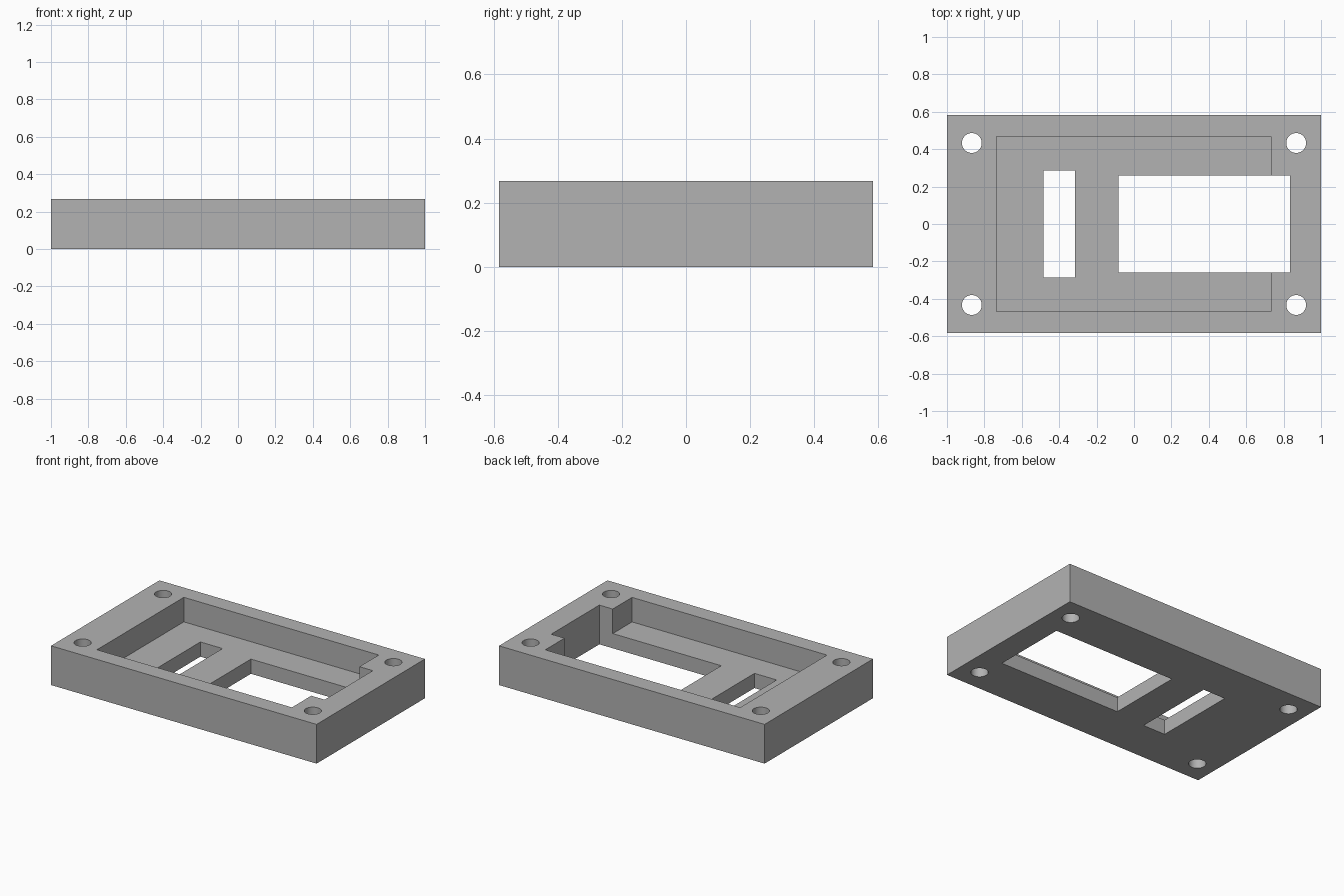
import bpy
import math

default_cube = bpy.data.objects.get("Cube")
if default_cube:
    bpy.data.objects.remove(default_cube, do_unlink=True)

HEIGHT = 0.267
FLOOR = 0.1
ABOVE, BELOW = HEIGHT + 0.1, -0.1


def box(name, x0, x1, half_y, z0, z1):
    """Axis-aligned box, symmetric in y."""
    bpy.ops.mesh.primitive_cube_add(size=1, location=((x0 + x1) / 2, 0, (z0 + z1) / 2))
    obj = bpy.context.object
    obj.name = name
    obj.scale = (x1 - x0, 2 * half_y, z1 - z0)
    bpy.ops.object.transform_apply(location=True, rotation=False, scale=True)
    return obj


# Solid outer block
frame = box("bezel_frame", -1, 1, 0.583, 0, HEIGHT)

# Recess, slot and window openings
cutters = [
    box("recess_cutter", -0.735, 0.733, 0.467, FLOOR, ABOVE),
    box("slot_cutter", -0.483, -0.316, 0.285, BELOW, ABOVE),
    box("window_cutter", -0.084, 0.834, 0.259, BELOW, ABOVE),
]

# Screw holes in the four corners
for x in (-0.867, 0.867):
    for y in (-0.433, 0.433):
        bpy.ops.mesh.primitive_cylinder_add(
            vertices=48, radius=0.053, depth=ABOVE - BELOW,
            location=(x, y, (ABOVE + BELOW) / 2))
        bpy.context.object.name = "screw_hole_cutter"
        cutters.append(bpy.context.object)

# Cut every opening, then discard the cutters
bpy.ops.object.select_all(action="DESELECT")
frame.select_set(True)
bpy.context.view_layer.objects.active = frame
for cutter in cutters:
    cutter.hide_render = True
    mod = frame.modifiers.new(cutter.name, "BOOLEAN")
    mod.operation = "DIFFERENCE"
    mod.solver = "EXACT"
    mod.object = cutter
    bpy.ops.object.modifier_apply(modifier=mod.name)
for cutter in cutters:
    bpy.data.objects.remove(cutter, do_unlink=True)

# Plain grey finish
grey = bpy.data.materials.new("plain_grey")
grey.use_nodes = True
colour = (0.448, 0.448, 0.448, 1)
grey.diffuse_color = colour
grey.node_tree.nodes["Principled BSDF"].inputs["Base Color"].default_value = colour
frame.data.materials.clear()
frame.data.materials.append(grey)

# Smooth hole walls, crisp edges elsewhere
bpy.ops.object.shade_smooth_by_angle(angle=math.radians(30))
